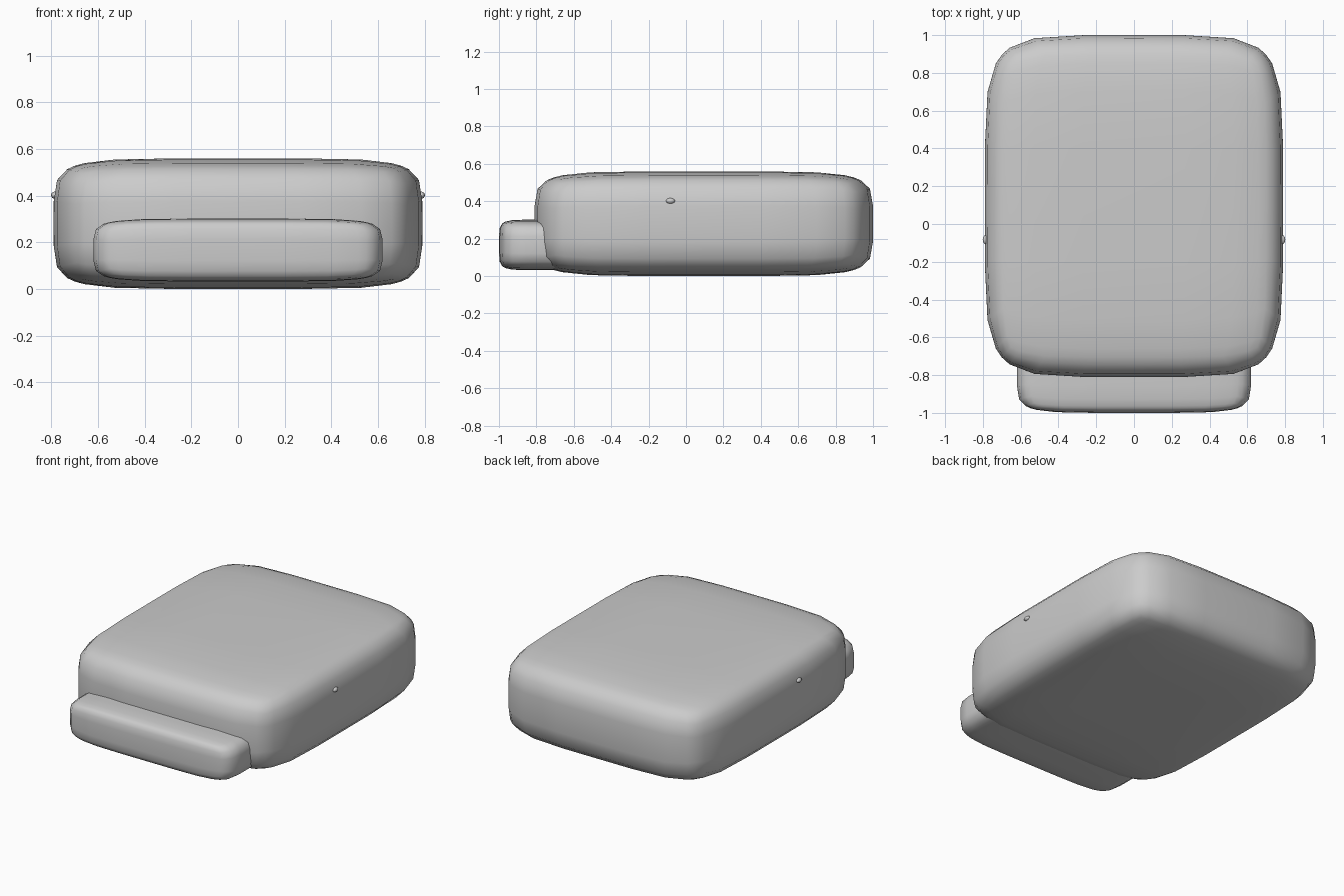
import bpy, bmesh, math
from mathutils import Vector

cube = bpy.data.objects.get("Cube")
if cube:
    bpy.data.objects.remove(cube, do_unlink=True)

grey = bpy.data.materials.new("plain grey")
grey.use_nodes = True
grey.diffuse_color = (0.6, 0.6, 0.6, 1)
grey.node_tree.nodes["Principled BSDF"].inputs["Base Color"].default_value = (0.6, 0.6, 0.6, 1)

ROUNDNESS = 5.7
STEPS = [0, 0.34, 0.68, 0.9, 1]
STEPS = [-s for s in STEPS[:0:-1]] + STEPS


def soft_box(name, centre, half):
    """Cube grid pulled onto a superellipsoid, then scaled to size."""
    bm = bmesh.new()
    n = len(STEPS)
    for axis in range(3):
        for side in (-1, 1):
            grid = []
            for u in STEPS:
                for v in STEPS:
                    p = Vector((0, 0, 0))
                    p[axis], p[(axis + 1) % 3], p[(axis + 2) % 3] = side, u, v
                    p /= sum(abs(c) ** ROUNDNESS for c in p) ** (1 / ROUNDNESS)
                    grid.append(bm.verts.new([c + h * q for c, h, q in zip(centre, half, p)]))
            for i in range(n - 1):
                for j in range(n - 1):
                    a = i * n + j
                    bm.faces.new([grid[k] for k in (a, a + n, a + n + 1, a + 1)])
    bmesh.ops.remove_doubles(bm, verts=bm.verts, dist=1e-4)
    bmesh.ops.recalc_face_normals(bm, faces=bm.faces)
    for f in bm.faces:
        f.smooth = True
    return add_object(name, bm)


def add_object(name, bm):
    mesh = bpy.data.meshes.new(name)
    bm.to_mesh(mesh)
    bm.free()
    mesh.materials.append(grey)
    obj = bpy.data.objects.new(name, mesh)
    bpy.context.collection.objects.link(obj)
    return obj


# Main cushion and the roll along its front
soft_box("body", (0, 0.095, 0.28), (0.79, 0.905, 0.28))
soft_box("front_roll", (0, -0.78, 0.167), (0.62, 0.22, 0.135))

# Small side studs
for name, side in (("left_stud", 1), ("right_stud", -1)):
    bm = bmesh.new()
    bmesh.ops.create_uvsphere(bm, u_segments=12, v_segments=8, radius=1)
    bmesh.ops.scale(bm, verts=bm.verts, vec=(0.015, 0.024, 0.015))
    bmesh.ops.translate(bm, verts=bm.verts, vec=(side * 0.786, -0.083, 0.402))
    for f in bm.faces:
        f.smooth = True
    add_object(name, bm)
